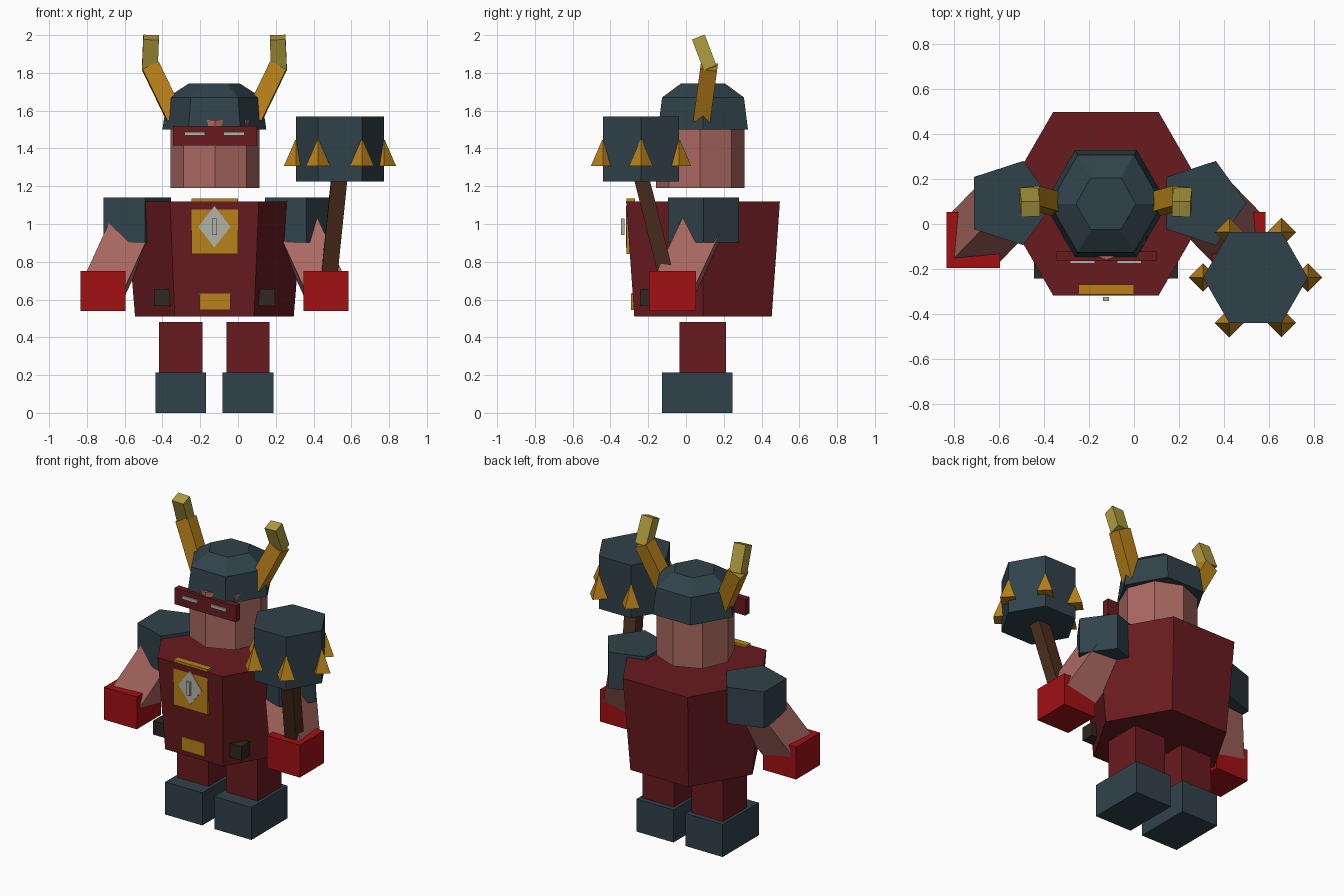
import bpy, bmesh
from math import cos, sin, pi
from mathutils import Vector, Matrix

if "Cube" in bpy.data.objects:
    bpy.data.objects.remove(bpy.data.objects["Cube"])

CX, CY = -0.125, 0.09  # centre of the figure


def material(name, r, g, b):
    m = bpy.data.materials.new(name)
    m.diffuse_color = (r, g, b, 1)
    m.use_nodes = True
    m.node_tree.nodes["Principled BSDF"].inputs["Base Color"].default_value = m.diffuse_color
    return m


SLATE = material("slate", .03, .055, .07)
MAROON = material("maroon", .14, .011, .014)
SKIN = material("skin", .4, .14, .12)
GOLD = material("gold", .48, .22, .01)
RED = material("red", .36, .005, .007)
HORN = material("horn_tip", .42, .33, .05)
WOOD = material("wood", .07, .026, .012)
DARK = material("dark_leather", .03, .02, .015)
SILVER = material("silver", .45, .45, .4)


def finish(name, bm, mat):
    bmesh.ops.recalc_face_normals(bm, faces=bm.faces)
    me = bpy.data.meshes.new(name)
    bm.to_mesh(me)
    bm.free()
    me.materials.append(mat)
    ob = bpy.data.objects.new(name, me)
    bpy.context.collection.objects.link(ob)
    return ob


def box(name, lo, hi, mat):
    lo, hi = Vector(lo), Vector(hi)
    bm = bmesh.new()
    bmesh.ops.create_cube(bm, size=1)
    bmesh.ops.scale(bm, vec=hi - lo, verts=bm.verts)
    bmesh.ops.translate(bm, vec=(lo + hi) / 2, verts=bm.verts)
    return finish(name, bm, mat)


def loft(name, sides, rings, x, y, mat):
    """Stack of (radius, z) polygons, first corner towards +x."""
    bm = bmesh.new()
    loops = [[bm.verts.new((x + r * cos(2 * pi * i / sides), y + r * sin(2 * pi * i / sides), z))
              for i in range(sides)] for r, z in rings]
    for a, b in zip(loops, loops[1:]):
        for i in range(sides):
            j = (i + 1) % sides
            bm.faces.new((a[i], a[j], b[j], b[i]))
    bm.faces.new(loops[0])
    bm.faces.new(loops[-1])
    bmesh.ops.remove_doubles(bm, verts=bm.verts, dist=1e-4)
    return finish(name, bm, mat)


def beam(name, a, b, w, d, side, mat):
    """Box from a to b; w is its width along the side direction."""
    a, b = Vector(a), Vector(b)
    axis = (b - a).normalized()
    u = Vector(side)
    u = (u - axis * u.dot(axis)).normalized()
    v = axis.cross(u)
    bm = bmesh.new()
    bmesh.ops.create_cube(bm, size=1)
    bmesh.ops.scale(bm, vec=(w, d, (b - a).length), verts=bm.verts)
    rot = Matrix((u, v, axis)).transposed().to_4x4()
    bmesh.ops.transform(bm, matrix=Matrix.Translation((a + b) / 2) @ rot, verts=bm.verts)
    return finish(name, bm, mat)


# torso, head, helmet
loft("torso", 6, [(.42, .51), (.47, 1.12)], CX, CY, MAROON)
loft("head", 8, [(.235, 1.19), (.235, 1.55)], CX + .003, .075, SKIN)
loft("helmet", 6, [(.275, 1.5), (.25, 1.67), (.133, 1.745)], CX, CY, SLATE)

# visor
box("visor", (-.345, -.165, 1.415), (.1, -.12, 1.52), MAROON)

# chest plate with diamond badge, belt buckle
box("chest_plate", (-.247, -.314, .84), (0, -.27, 1.135), GOLD)
bm = bmesh.new()
bmesh.ops.create_cone(bm, cap_ends=True, segments=4, radius1=1, radius2=1, depth=1)
bmesh.ops.rotate(bm, verts=bm.verts, matrix=Matrix.Rotation(pi / 2, 3, 'X'))
bmesh.ops.scale(bm, vec=(.085, .02, .11), verts=bm.verts)
bmesh.ops.translate(bm, vec=(CX, -.308, .985), verts=bm.verts)
finish("badge_diamond", bm, SILVER)
box("badge_bar", (-.138, -.343, .943), (-.112, -.325, 1.03), SILVER)
box("belt_buckle", (-.205, -.29, .545), (-.04, -.25, .632), GOLD)

# paired parts, mirrored about the figure's centre
for s, side in ((-1, "left"), (1, "right")):
    def pt(x, y, z):
        return (CX + s * x, y, z)

    def pair_box(name, x, hx, y0, y1, z0, z1, mat):
        c = CX + s * x
        box(f"{name}_{side}", (c - hx, y0, z0), (c + hx, y1, z1), mat)

    pair_box("eye_slit", .104, .055, -.175, -.16, 1.468, 1.488, SILVER)
    pair_box("leg", .178, .114, -.035, .212, .2, .48, MAROON)
    pair_box("boot", .178, .134, -.128, .245, 0, .213, SLATE)
    pair_box("pouch", .275, .045, -.243, -.155, .565, .655, DARK)
    pair_box("hand", .59, .119, -.195, .053, .54, .752, RED)
    loft("shoulder_pad_" + side, 5, [(.197, .903), (.197, 1.14)], CX + s * .428, .093, SLATE)
    beam("arm_" + side, pt(.43, .095, 1.0), pt(.59, -.07, .65), .22, .215, (s * .91, .09, .40), SKIN)
    beam("horn_" + side, pt(.205, .085, 1.56), pt(.338, .122, 1.835), .095, .09, (1, 0, 0), GOLD)
    beam("horn_tip_" + side, pt(.342, .128, 1.825), pt(.335, .066, 1.988), .083, .072, (1, 0, 0), HORN)

# mace: handle, hexagonal head, ring of spikes
HX, HY, HR = .54, -.238, .233
beam("mace_handle", (.475, -.085, .65), (.54, -.245, 1.28), .085, .08, (1, 0, 0), WOOD)
loft("mace_head", 6, [(HR, 1.225), (HR, 1.57)], HX, HY, SLATE)
for i in range(6):
    a = i * pi / 3
    loft(f"mace_spike_{i + 1}", 4, [(.064, 1.307), (.004, 1.445)],
         HX + HR * cos(a), HY + HR * sin(a), GOLD)
